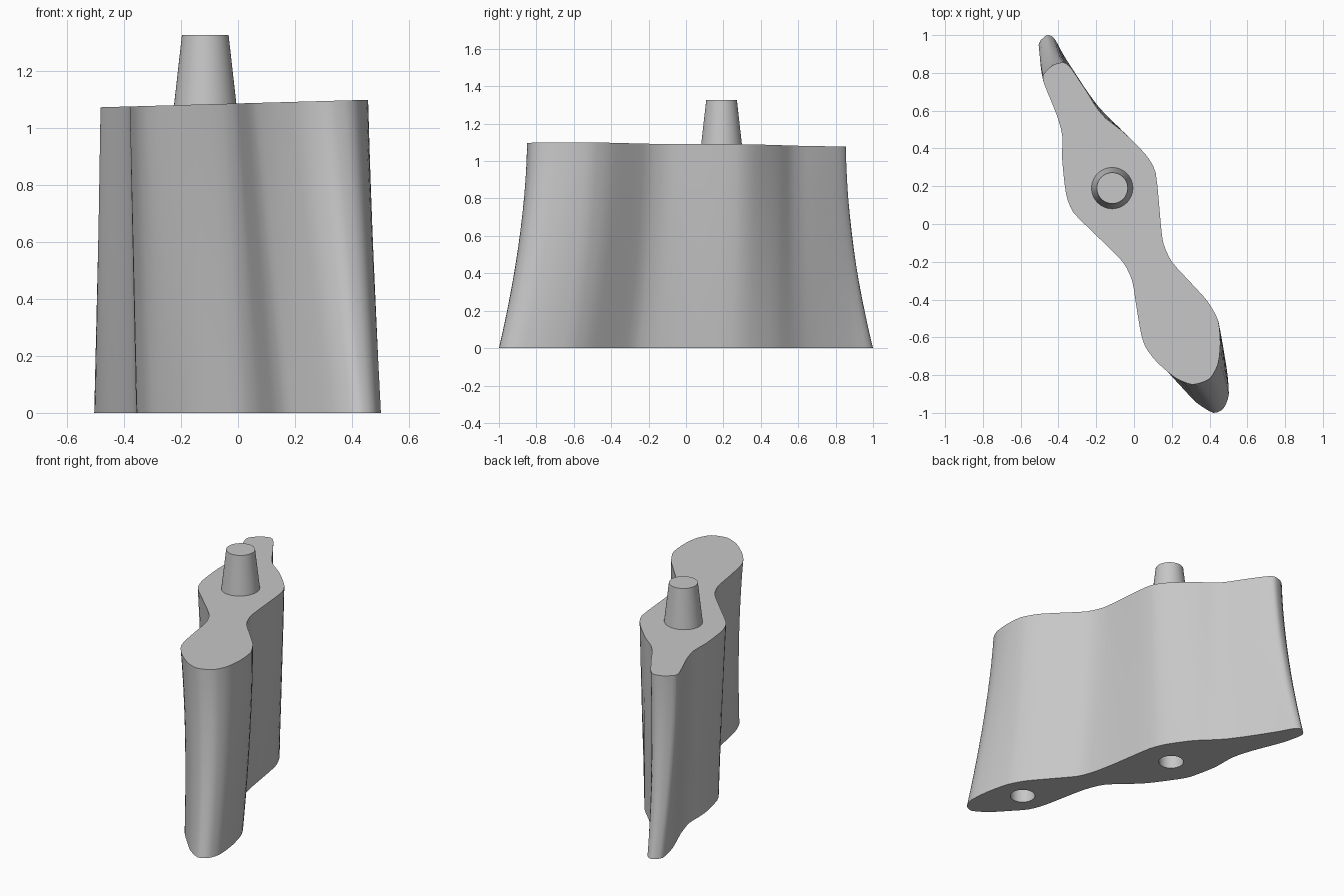
import bpy, bmesh, math
from mathutils import Vector

cube = bpy.data.objects.get("Cube")
if cube:
    bpy.data.objects.remove(cube, do_unlink=True)

# Single plain grey
grey = bpy.data.materials.new("plain grey")
grey.use_nodes = True
colour = (0.57, 0.57, 0.57, 1)
grey.diffuse_color = colour
grey.node_tree.nodes["Principled BSDF"].inputs["Base Color"].default_value = colour

# Wavy outline at the upper and lower ends, matched point by point
TOP = [(.31, -.85), (.40, -.82), (.445, -.74), (.457, -.63), (.445, -.51), (.39, -.41),
       (.30, -.31), (.20, -.20), (.155, -.10), (.14, .02), (.115, .27), (.06, .37),
       (-.06, .49), (-.15, .56), (-.20, .62), (-.25, .70), (-.33, .82), (-.37, .855),
       (-.43, .84), (-.48, .79), (-.475, .74), (-.41, .58), (-.38, .47), (-.38, .34),
       (-.36, .16), (-.32, .06), (-.20, -.06), (-.06, -.20), (-.01, -.30), (.01, -.42),
       (.035, -.57), (.06, -.65), (.12, -.73), (.22, -.815)]
BOTTOM = [(.42, -1), (.475, -.975), (.502, -.90), (.49, -.76), (.455, -.62), (.40, -.52),
          (.30, -.40), (.20, -.28), (.16, -.18), (.13, -.04), (.085, .24), (.04, .35),
          (-.05, .48), (-.14, .57), (-.195, .63), (-.26, .72), (-.37, .89), (-.42, .98),
          (-.46, 1), (-.505, .95), (-.475, .81), (-.40, .62), (-.36, .48), (-.355, .32),
          (-.315, .14), (-.255, .04), (-.15, -.10), (.01, -.25), (.065, -.37), (.095, -.50),
          (.13, -.67), (.17, -.77), (.24, -.85), (.33, -.945)]
PEG = Vector((-.115, .19))
LAYERS = 12


def smooth_loop(points, steps=3, pull=.35):
    """Closed spline through the points, tight enough to keep the corners."""
    pts = [Vector(p) for p in points]
    n, out = len(pts), []
    for i in range(n):
        a, b, c, d = (pts[(i + k) % n] for k in (-1, 0, 1, 2))
        for s in range(steps):
            t = s / steps
            ease = t * t * (3 - 2 * t)
            out.append(b.lerp(c, ease) + (c - a) * pull * t * (1 - t) ** 2
                       - (d - b) * pull * t * t * (1 - t))
    return out


def top_height(x):
    return 1.087 + 0.028 * x


def make_object(name, bm):
    bmesh.ops.recalc_face_normals(bm, faces=bm.faces)
    mesh = bpy.data.meshes.new(name)
    bm.to_mesh(mesh)
    bm.free()
    mesh.materials.append(grey)
    obj = bpy.data.objects.new(name, mesh)
    bpy.context.collection.objects.link(obj)
    return obj


def round_part(name, x, y, z0, z1, r0, r1):
    bm = bmesh.new()
    bmesh.ops.create_cone(bm, cap_ends=True, segments=48, radius1=r0, radius2=r1, depth=z1 - z0)
    bmesh.ops.translate(bm, verts=bm.verts, vec=(x, y, (z0 + z1) / 2))
    return make_object(name, bm)


def shade(obj):
    bpy.ops.object.select_all(action='DESELECT')
    obj.select_set(True)
    bpy.context.view_layer.objects.active = obj
    bpy.ops.object.shade_smooth_by_angle(angle=math.radians(35))


# Body: loft that flares towards the base
bm = bmesh.new()
rings = []
upper, lower = smooth_loop(TOP), smooth_loop(BOTTOM)
for k in range(LAYERS + 1):
    t = k / LAYERS
    fx, fy = 1 - t, (1 - t) ** 1.7
    rings.append([bm.verts.new((u.x + (l.x - u.x) * fx, u.y + (l.y - u.y) * fy, t * top_height(u.x)))
                  for u, l in zip(upper, lower)])
for low, high in zip(rings, rings[1:]):
    for i in range(len(low)):
        j = (i + 1) % len(low)
        bm.faces.new((low[i], low[j], high[j], high[i]))
bm.faces.new(rings[0])
bm.faces.new(rings[-1])
body = make_object("body", bm)

# Two round sockets in the underside
for name, x, y in (("middle_socket_cutter", PEG.x, .205), ("front_socket_cutter", .30, -.67)):
    cutter = round_part(name, x, y, -.1, .25, .073, .073)
    cutter.hide_render = True
    cut = body.modifiers.new(name, 'BOOLEAN')
    cut.operation = 'DIFFERENCE'
    cut.solver = 'EXACT'
    cut.object = cutter

# Apply the cuts and drop the cutters
bpy.context.view_layer.update()
cut_mesh = bpy.data.meshes.new_from_object(body.evaluated_get(bpy.context.evaluated_depsgraph_get()))
for cut in list(body.modifiers):
    bpy.data.objects.remove(cut.object, do_unlink=True)
body.modifiers.clear()
body.data = cut_mesh
shade(body)

# Tapered peg on top
shade(round_part("peg", PEG.x, PEG.y, 1.07, 1.327, .111, .082))
